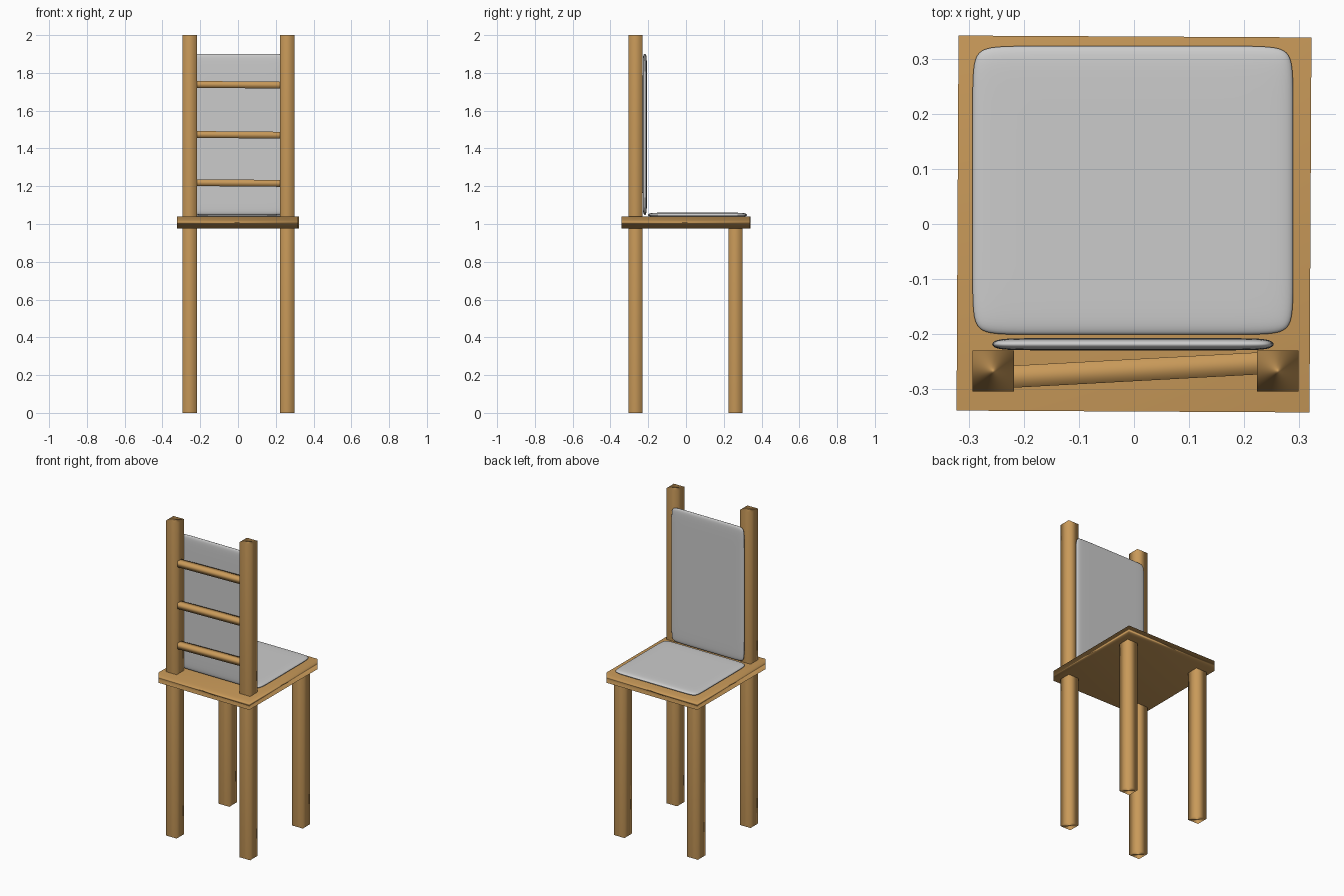
import bpy, bmesh
from math import radians

if "Cube" in bpy.data.objects:
    bpy.data.objects.remove(bpy.data.objects["Cube"])

wood = bpy.data.materials.new("wood")
wood.diffuse_color = (0.58, 0.32, 0.10, 1)
wood.use_nodes = True
wood.node_tree.nodes["Principled BSDF"].inputs["Base Color"].default_value = wood.diffuse_color


def box(name, lo, hi, rot_z=0.0, tilt=0.0):
    """Smooth-shaded wooden box between two corners."""
    centre = [(a + b) / 2 for a, b in zip(lo, hi)]
    bpy.ops.mesh.primitive_cube_add(size=1, location=centre)
    ob = bpy.context.object
    ob.name = name
    ob.scale = [b - a for a, b in zip(lo, hi)]
    ob.rotation_euler = (0, radians(tilt), radians(rot_z))
    ob.data.materials.append(wood)
    bpy.ops.object.shade_smooth()
    return ob


def cushion(name, lo, hi, thin, inset):
    """Subdivided slab with holding loops near the edges of its two wide axes."""
    bm = bmesh.new()
    bmesh.ops.create_cube(bm, size=1)
    for v in bm.verts:
        v.co = [lo[i] if v.co[i] < 0 else hi[i] for i in range(3)]
    for axis in {0, 1, 2} - {thin}:
        normal = [float(i == axis) for i in range(3)]
        for cut in (lo[axis] + inset, hi[axis] - inset):
            point = [0.0, 0.0, 0.0]
            point[axis] = cut
            bmesh.ops.bisect_plane(bm, geom=bm.verts[:] + bm.edges[:] + bm.faces[:],
                                   plane_co=point, plane_no=normal)
    for f in bm.faces:
        f.smooth = True
    me = bpy.data.meshes.new(name)
    bm.to_mesh(me)
    bm.free()
    ob = bpy.data.objects.new(name, me)
    bpy.context.collection.objects.link(ob)
    sub = ob.modifiers.new("round", 'SUBSURF')
    sub.levels = sub.render_levels = 3
    return ob


# Seat board
box("seat", (-0.32, -0.34, 0.975), (0.32, 0.34, 1.04), rot_z=-0.3)

# Legs and back posts
for side, x0 in (("left", -0.293), ("right", 0.223)):
    x1 = x0 + 0.075
    box(f"front_leg_{side}", (x0, 0.224, 0), (x1, 0.299, 1.0))
    box(f"rear_leg_{side}", (x0, -0.304, 0), (x1, -0.229, 1.0))
    box(f"back_post_{side}", (x0, -0.304, 1.0), (x1, -0.229, 2.0))

# Slightly crooked back slats
for i, z in enumerate((1.217, 1.472, 1.737)):
    box(f"back_slat_{i + 1}", (-0.25, -0.285, z - 0.018), (0.25, -0.245, z + 0.018),
        rot_z=3.1, tilt=0.5)

# Grey cushions
cushion("seat_cushion", (-0.296, -0.204, 1.036), (0.292, 0.326, 1.06), 2, 0.08)
cushion("back_cushion", (-0.26, -0.229, 1.045), (0.256, -0.207, 1.904), 1, 0.07)
